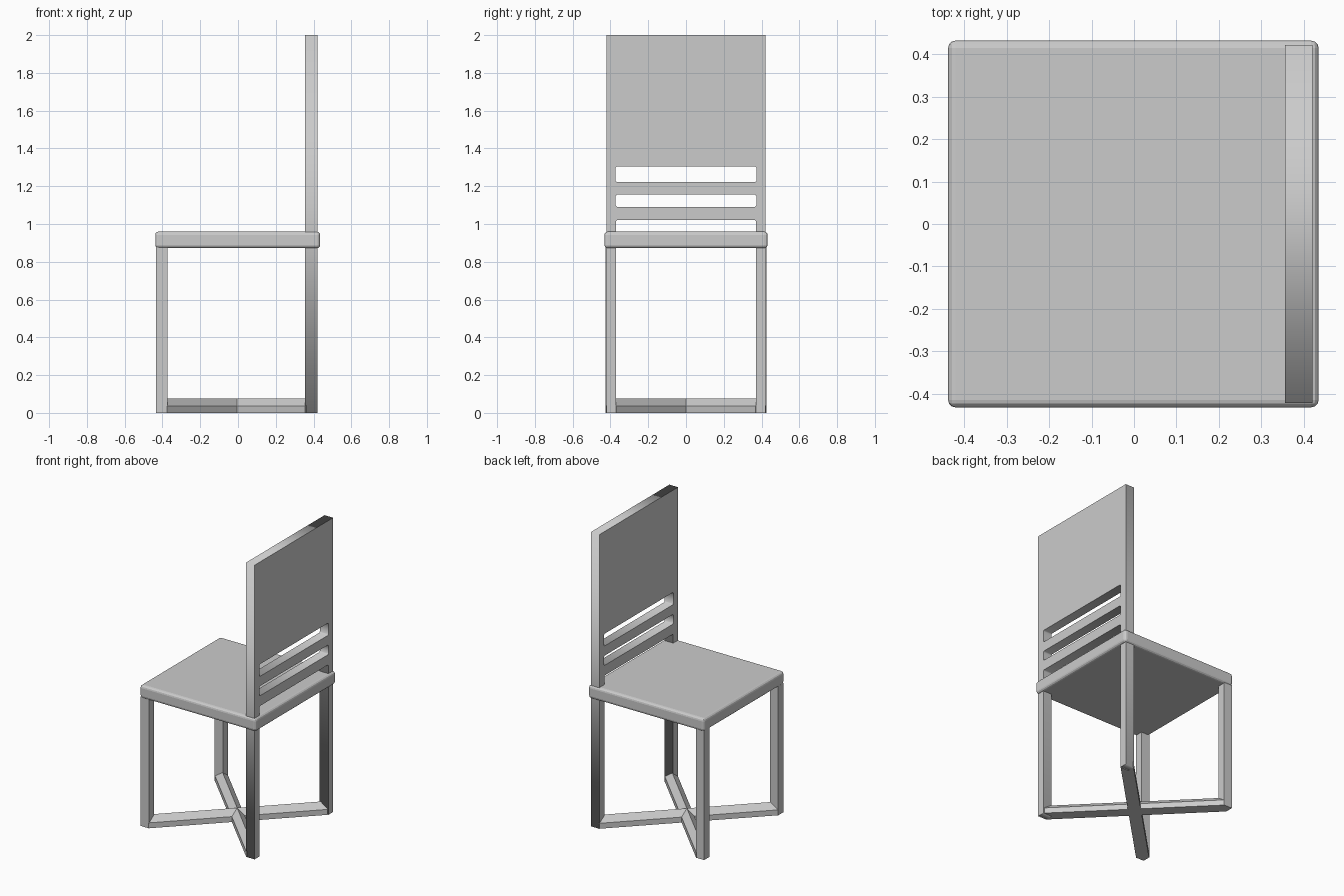
import bpy, bmesh, math
from mathutils import Vector

if "Cube" in bpy.data.objects:
    bpy.data.objects.remove(bpy.data.objects["Cube"])


def finish(name, bm):
    bmesh.ops.recalc_face_normals(bm, faces=bm.faces)
    me = bpy.data.meshes.new(name)
    bm.to_mesh(me)
    bm.free()
    ob = bpy.data.objects.new(name, me)
    bpy.context.collection.objects.link(ob)
    return ob


def box(name, lo, hi, bevel=0.0, segments=1):
    lo, hi = Vector(lo), Vector(hi)
    bm = bmesh.new()
    bmesh.ops.create_cube(bm, size=1)
    for v in bm.verts:
        v.co = Vector(v.co[i] * (hi[i] - lo[i]) + (lo[i] + hi[i]) / 2 for i in range(3))
    ob = finish(name, bm)
    if bevel:
        mod = ob.modifiers.new("rounded_edges", 'BEVEL')
        mod.width = bevel
        mod.segments = segments
    return ob


def crossbar(name, start, end):
    # low bar with upright sides and a ridged top, running between opposite legs
    a, b = Vector((*start, 0)), Vector((*end, 0))
    side = (b - a).normalized().cross(Vector((0, 0, 1)))
    profile = [(-0.04, 0), (0.04, 0), (0.04, 0.037), (0, 0.075), (-0.04, 0.037)]
    bm = bmesh.new()
    rings = [[bm.verts.new(p + side * u + Vector((0, 0, z))) for u, z in profile] for p in (a, b)]
    for ring in rings:
        bm.faces.new(ring)
    n = len(profile)
    for i in range(n):
        j = (i + 1) % n
        bm.faces.new((rings[0][i], rings[0][j], rings[1][j], rings[1][i]))
    return finish(name, bm)


# seat slab with softened edges
box("seat", (-0.438, -0.432, 0.872), (0.435, 0.432, 0.96), 0.018, 3)

# back frame: rear legs and back panel cut from one board, with slots
curve = bpy.data.curves.new("back_frame", 'CURVE')
curve.dimensions = '2D'
curve.fill_mode = 'BOTH'
curve.extrude = 0.0325


def outline(points):
    s = curve.splines.new('POLY')
    s.points.add(len(points) - 1)
    for p, (y, z) in zip(s.points, points):
        p.co = (y, z, 0, 1)
    s.use_cyclic_u = True


outline([(-0.422, 0), (-0.37, 0), (-0.37, 1.014), (-0.363, 1.021), (0.363, 1.021), (0.37, 1.014),
         (0.37, 0), (0.422, 0), (0.422, 2), (-0.422, 2)])
for z0, z1 in ((1.09, 1.156), (1.222, 1.305)):
    c, w = 0.007, 0.372
    outline([(-w, z0 + c), (-w + c, z0), (w - c, z0), (w, z0 + c),
             (w, z1 - c), (w - c, z1), (-w + c, z1), (-w, z1 - c)])
back = bpy.data.objects.new("back_frame", curve)
back.rotation_euler = (math.pi / 2, 0, math.pi / 2)
back.location = (0.388, 0, 0)
bpy.context.collection.objects.link(back)

# front legs and the diagonal crossbars at the floor
for s, side in ((-1, "right"), (1, "left")):
    y0, y1 = sorted((s * 0.37, s * 0.425))
    box("front_leg_" + side, (-0.434, y0, 0), (-0.372, y1, 0.88))
    crossbar("crossbar_" + side, (-0.403, s * 0.398), (0.388, -s * 0.396))
